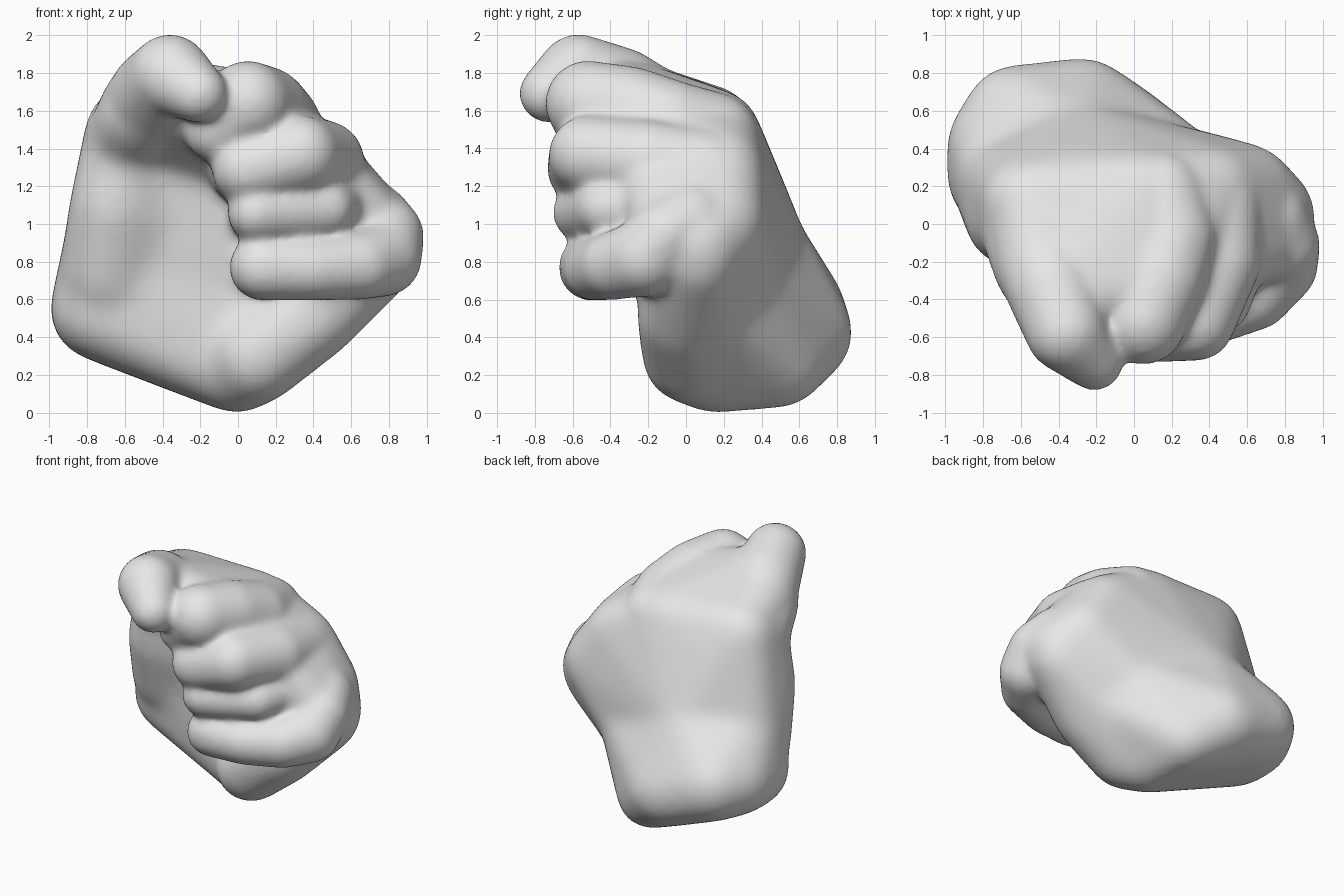
import bpy
import bmesh
from mathutils import Matrix, Vector

default_cube = bpy.data.objects.get("Cube")
if default_cube:
    bpy.data.objects.remove(default_cube, do_unlink=True)


def add_hull(target, balls):
    """Wrap a rounded convex skin around balls given as (x, y, z, radius)."""
    part = bmesh.new()
    for x, y, z, radius in balls:
        bmesh.ops.create_icosphere(part, subdivisions=3, radius=radius + 0.008,
                                   matrix=Matrix.Translation(Vector((x, y, z))))
    bmesh.ops.delete(part, geom=part.edges[:] + part.faces[:], context='EDGES_FACES')
    bmesh.ops.convex_hull(part, input=part.verts[:])
    loose = [v for v in part.verts if not v.link_faces]
    bmesh.ops.delete(part, geom=loose, context='VERTS')
    bmesh.ops.recalc_face_normals(part, faces=part.faces[:])
    mesh = bpy.data.meshes.new("part")
    part.to_mesh(mesh)
    part.free()
    target.from_mesh(mesh)
    bpy.data.meshes.remove(mesh)


def add_chain(target, balls):
    """Build a bent, tapering limb from one hull per pair of joints."""
    for pair in zip(balls, balls[1:]):
        add_hull(target, pair)


def fuse_skin(source, name, voxel, rounds):
    """Fuse overlapping parts into one soft skin and return the object."""
    mesh = bpy.data.meshes.new(name)
    source.to_mesh(mesh)
    source.free()
    skin = bpy.data.objects.new(name, mesh)
    bpy.context.collection.objects.link(skin)
    fuse = skin.modifiers.new("fuse", 'REMESH')
    fuse.mode = 'VOXEL'
    fuse.voxel_size = voxel
    soften = skin.modifiers.new("soften", 'SMOOTH')
    soften.factor = 0.5
    soften.iterations = rounds
    bpy.ops.object.select_all(action='DESELECT')
    bpy.context.view_layer.objects.active = skin
    skin.select_set(True)
    for modifier in ("fuse", "soften"):
        bpy.ops.object.modifier_apply(modifier=modifier)
    return skin


palm = bmesh.new()

# Back of the hand: cut-off wrist, waist and knuckle ridge
wrist = [(-.72, .25, .55, .27), (-.72, .42, .55, .27), (-.63, .57, .54, .27),
         (-.27, .62, .42, .26), (0, .15, .23, .23), (-.05, .5, .26, .23)]
waist = [(-.67, .2, .85, .26), (-.3, .37, .86, .27), (.24, .28, .67, .23),
         (0, .2, .8, .2), (.36, .12, .58, .23)]
knuckles = [(-.55, .1, 1.48, .26), (-.4, .18, 1.29, .28), (.05, .16, 1.47, .23),
            (.42, .18, 1.28, .23), (.6, .17, 1.0, .25), (.71, .05, .88, .25)]
add_hull(palm, wrist + waist)
add_hull(palm, waist + knuckles)

# Heel of the palm and the thumb-side pad around the hollow
add_hull(palm, [(0, .15, .23, .23), (.1, .02, .3, .25), (.4, -.02, .52, .24),
                (.7, .05, .82, .24)])
add_hull(palm, [(-.68, .15, .75, .26), (-.65, .02, 1.1, .24), (-.35, .15, 1.0, .24),
                (-.59, 0, 1.42, .23)])
add_chain(palm, [(-.59, 0, 1.43, .23), (-.53, -.25, 1.58, .21), (-.4, -.45, 1.7, .17)])

# Flesh bridging the finger roots over the top and down the side
add_hull(palm, [(-.54, .1, 1.48, .25), (.05, .17, 1.48, .22), (.4, .15, 1.29, .23),
                (-.4, -.38, 1.69, .2), (.1, -.32, 1.6, .2), (.36, -.28, 1.36, .18)])
add_hull(palm, [(.42, .1, 1.28, .23), (.6, .05, 1.06, .24), (.4, -.22, 1.33, .18),
                (.56, -.14, 1.07, .2), (.74, -.08, .95, .2), (.71, .03, .88, .25)])
add_hull(palm, [(.38, -.28, 1.3, .15), (.45, -.22, .8, .16), (.3, 0, .9, .2)])

palm_base = fuse_skin(palm, "palm_base", 0.03, 25)
hand = bmesh.new()
hand.from_mesh(palm_base.data)
bpy.data.meshes.remove(palm_base.data)

# Fingers from the top one down to the lowest one, knuckle to tip
add_chain(hand, [(-.53, .08, 1.49, .25), (-.49, -.2, 1.59, .245), (-.43, -.35, 1.69, .24),
                 (-.36, -.57, 1.79, .21), (-.21, -.73, 1.69, .148)])
add_chain(hand, [(.15, .15, 1.46, .23), (.2, -.08, 1.52, .235), (.14, -.3, 1.6, .23),
                 (.05, -.52, 1.64, .22), (-.11, -.5, 1.5, .17), (-.05, -.2, 1.48, .17)])
add_chain(hand, [(.45, .1, 1.28, .22), (.45, -.2, 1.33, .215), (.33, -.52, 1.37, .2),
                 (.05, -.55, 1.29, .18), (.02, -.25, 1.27, .16)])
add_chain(hand, [(.57, 0, 1.1, .2), (.46, -.42, 1.08, .15), (.1, -.55, 1.06, .15),
                 (.1, -.2, 1.05, .14)])
add_chain(hand, [(.7, .02, 1.0, .22), (.79, -.11, .94, .19), (.77, -.22, .82, .2),
                 (.65, -.38, .78, .175), (.4, -.48, .76, .16), (.13, -.5, .77, .17),
                 (.13, -.2, .77, .15)])

fist = fuse_skin(hand, "fist", 0.02, 26)
bpy.ops.object.shade_smooth()

# Plain grey material
grey = bpy.data.materials.new("light_grey")
grey.use_nodes = True
colour = (.8, .8, .8, 1)
grey.diffuse_color = colour
grey.node_tree.nodes["Principled BSDF"].inputs["Base Color"].default_value = colour
fist.data.materials.append(grey)
